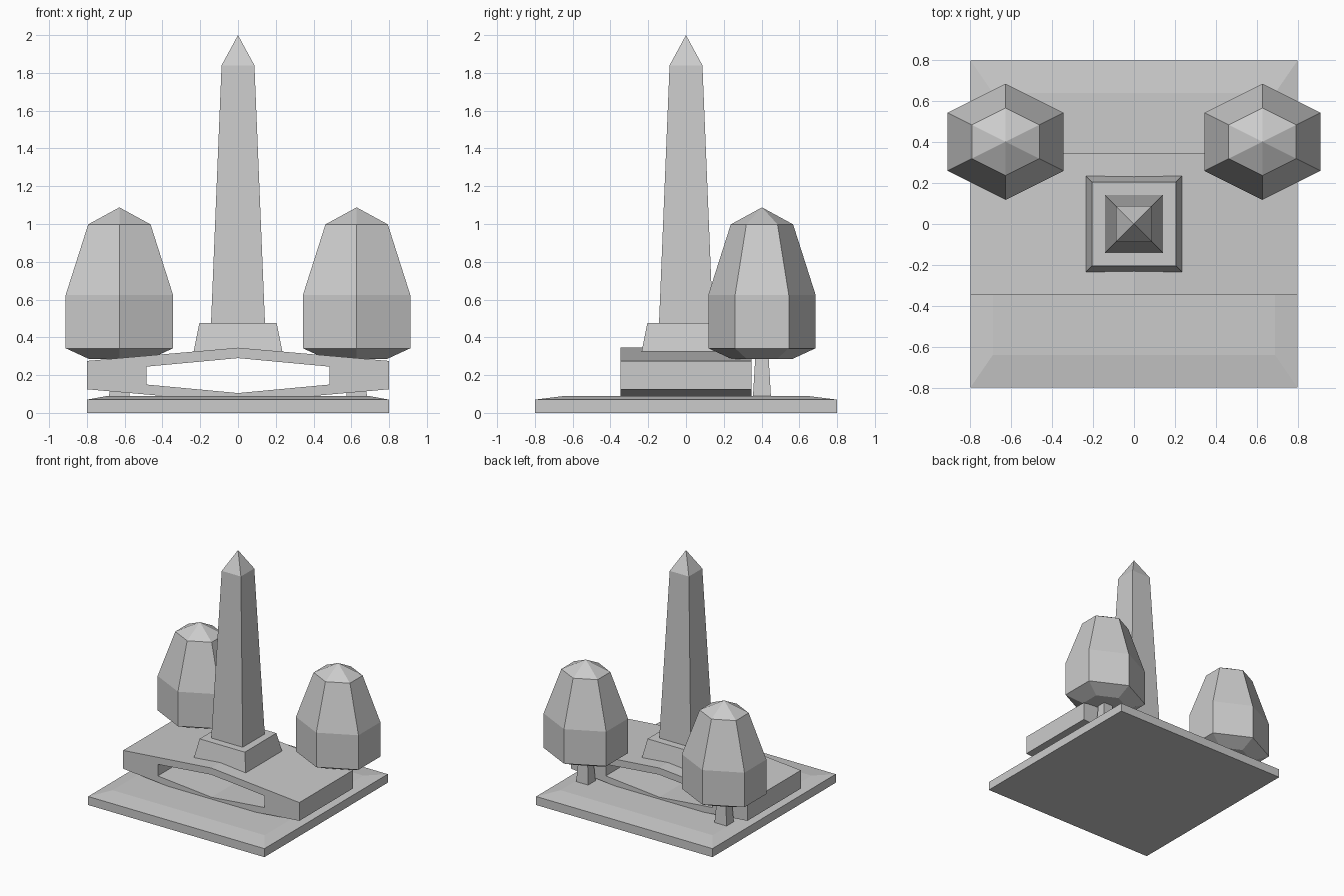
import bpy
from math import sin, cos, radians

if "Cube" in bpy.data.objects:
    bpy.data.objects.remove(bpy.data.objects["Cube"])


def make(name, verts, faces):
    mesh = bpy.data.meshes.new(name)
    mesh.from_pydata(verts, [], faces)
    mesh.update()
    obj = bpy.data.objects.new(name, mesh)
    bpy.context.collection.objects.link(obj)
    return obj


def loft(name, outline, levels, center=(0, 0), tip=None):
    """Stack scaled copies of an outline: levels are (z, x scale, y scale)."""
    n = len(outline)
    cx, cy = center
    verts = [(cx + x * sx, cy + y * sy, z) for z, sx, sy in levels for x, y in outline]
    faces = [tuple(reversed(range(n)))]
    for k in range(len(levels) - 1):
        a = k * n
        faces += [(a + i, a + (i + 1) % n, a + n + (i + 1) % n, a + n + i) for i in range(n)]
    a = (len(levels) - 1) * n
    if tip is None:
        faces.append(tuple(range(a, a + n)))
    else:
        verts.append((cx, cy, tip))
        faces += [(a + i, a + (i + 1) % n, len(verts) - 1) for i in range(n)]
    return make(name, verts, faces)


def frame(name, outer, inner, depth):
    """Extrude a closed ring profile (x, z) along y."""
    n = len(outer)
    verts = [(x, y, z) for y in (-depth, depth) for ring in (outer, inner) for x, z in ring]
    faces = []
    for i in range(n):
        j = (i + 1) % n
        of, inf, ob, inb = 0, n, 2 * n, 3 * n
        faces += [(of + i, of + j, inf + j, inf + i),
                  (ob + j, ob + i, inb + i, inb + j),
                  (of + j, of + i, ob + i, ob + j),
                  (inf + i, inf + j, inb + j, inb + i)]
    return make(name, verts, faces)


SQUARE = [(-1, -1), (1, -1), (1, 1), (-1, 1)]
# Hexagon with points along y, stretched to equal width and depth
HEXAGON = [(cos(radians(a)) / cos(radians(30)), sin(radians(a))) for a in range(30, 390, 60)]

# Ground slab with a shallow sloped rim
loft("ground_slab", SQUARE, [(0, .8, .8), (.07, .8, .8), (.09, .69, .64)])

# Hollow bevelled hall, open at front and back
frame("hollow_hall",
      [(-.8, .125), (0, .055), (.8, .125), (.8, .275), (0, .345), (-.8, .275)],
      [(-.485, .15), (0, .105), (.485, .15), (.485, .245), (0, .29), (-.485, .245)], .347)

# Obelisk on its plinth
loft("plinth", SQUARE, [(.32, .236, .236), (.475, .205, .205)])
loft("obelisk", SQUARE, [(.47, .143, .143), (1.84, .087, .087)], tip=2.0)

# Pair of trees behind the obelisk
for side, sx in (("left", -1), ("right", 1)):
    spot = (sx * .628, .402)
    loft(side + "_tree_trunk", SQUARE, [(.08, .055, .048), (.3, .04, .035)], spot)
    loft(side + "_tree_crown", HEXAGON,
         [(.285, .16, .16), (.342, .284, .284), (.625, .284, .284), (.998, .165, .165)],
         spot, tip=1.088)
